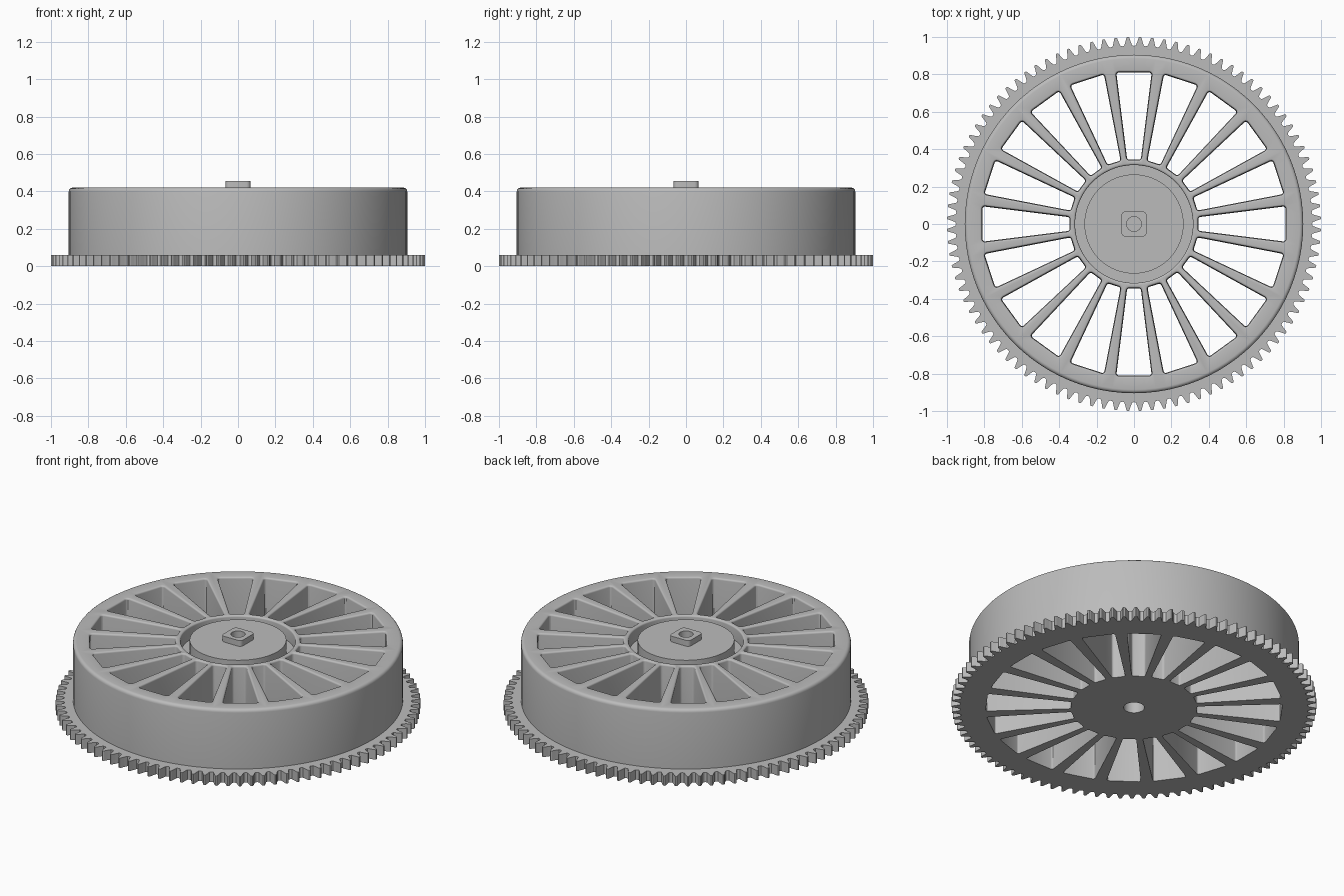
import bpy, bmesh, math
from math import sin, cos, pi, radians

if "Cube" in bpy.data.objects:
    bpy.data.objects.remove(bpy.data.objects["Cube"], do_unlink=True)

SEGMENTS = 96
TEETH = 96
WINDOWS = 20
TOP = 0.42

grey = bpy.data.materials.new("light_grey")
grey.use_nodes = True
grey.diffuse_color = (0.5, 0.5, 0.5, 1)
grey.node_tree.nodes["Principled BSDF"].inputs["Base Color"].default_value = (0.5, 0.5, 0.5, 1)


def make_object(name, bm):
    bmesh.ops.recalc_face_normals(bm, faces=bm.faces[:])
    mesh = bpy.data.meshes.new(name)
    bm.to_mesh(mesh)
    bm.free()
    mesh.materials.append(grey)
    obj = bpy.data.objects.new(name, mesh)
    bpy.context.collection.objects.link(obj)
    return obj


def activate(obj):
    bpy.ops.object.select_all(action='DESELECT')
    obj.select_set(True)
    bpy.context.view_layer.objects.active = obj


def smooth(obj):
    activate(obj)
    bpy.ops.object.shade_smooth_by_angle(angle=radians(30))


def subtract(obj, cutter):
    mod = obj.modifiers.new("cut", 'BOOLEAN')
    mod.operation = 'DIFFERENCE'
    mod.solver = 'EXACT'
    mod.object = cutter
    activate(obj)
    bpy.ops.object.modifier_apply(modifier=mod.name)
    bpy.data.objects.remove(cutter, do_unlink=True)


def lathe(name, profile):
    bm = bmesh.new()
    verts = [bm.verts.new((r, 0, z)) for r, z in profile]
    edges = [bm.edges.new(pair) for pair in zip(verts, verts[1:])]
    bmesh.ops.spin(bm, geom=verts + edges, cent=(0, 0, 0), axis=(0, 0, 1),
                   angle=2 * pi, steps=SEGMENTS, use_merge=False)
    bmesh.ops.remove_doubles(bm, verts=bm.verts[:], dist=1e-5)
    return make_object(name, bm)


def fillet(cx, cz, radius, start, end, steps=4):
    angles = [radians(start + (end - start) * i / steps) for i in range(steps + 1)]
    return [(cx + radius * cos(a), cz + radius * sin(a)) for a in angles]


def loft(bm, rings):
    """Closed solid through a list of point rings."""
    rings = [[bm.verts.new(p) for p in ring] for ring in rings]
    n = len(rings[0])
    for low, high in zip(rings, rings[1:]):
        for i in range(n):
            j = (i + 1) % n
            bm.faces.new((low[i], low[j], high[j], high[i]))
    bm.faces.new(rings[0][::-1])
    bm.faces.new(rings[-1])


# Drum with rounded rim, hub groove and blind axle bore
profile = [(0, 0.3), (0.057, 0.3), (0.057, 0), (0.905, 0)]
profile += fillet(0.885, TOP - 0.02, 0.02, 0, 90)
profile += fillet(0.325, TOP - 0.01, 0.01, 90, 180)
profile += [(0.315, 0.34), (0.265, 0.34), (0.265, TOP), (0, TOP)]
drum = lathe("spoked_drum", profile)


# Tapered window openings, flared at the top to round the spokes
def window_ring(z, grow, turn):
    r = 0.012 + grow
    slope = 97
    corners = [(0.798, 0.081, 0, slope), (0.357, 0.026, slope, 180),
               (0.357, -0.026, 180, 360 - slope), (0.798, -0.081, 360 - slope, 360)]
    points = []
    for cx, cy, start, end in corners:
        points += fillet(cx, cy, r, start, end, 3)
    return [(x * cos(turn) - y * sin(turn), x * sin(turn) + y * cos(turn), z)
            for x, y in points]


bm = bmesh.new()
levels = [(-0.05, 0), (0.01, 0)]
levels += [(TOP - 0.01 + 0.01 * sin(a), 0.003 + 0.01 * (1 - cos(a)))
           for a in (0, pi / 8, pi / 4, 3 * pi / 8, pi / 2)]
levels.append((TOP + 0.05, 0.013))
for k in range(WINDOWS):
    loft(bm, [window_ring(z, grow, 2 * pi * k / WINDOWS) for z, grow in levels])
subtract(drum, make_object("window_cutter", bm))
smooth(drum)

# Toothed flange around the base
bm = bmesh.new()
pitch = 2 * pi / TEETH
tooth = [(0, 0.952), (0.16, 0.955), (0.28, 0.975), (0.38, 0.996),
         (0.44, 1.0), (0.56, 1.0), (0.62, 0.996), (0.72, 0.975), (0.84, 0.955)]
outer = [(r * cos((k + t) * pitch), r * sin((k + t) * pitch))
         for k in range(TEETH) for t, r in tooth]
inner = [(0.903 * cos((k + t) * pitch), 0.903 * sin((k + t) * pitch))
         for k in range(TEETH) for t, r in tooth]
loops = [[bm.verts.new((x, y, z)) for x, y in ring]
         for ring, z in ((inner, 0), (outer, 0), (outer, 0.06), (inner, 0.06))]
count = len(outer)
for a in range(4):
    low, high = loops[a], loops[(a + 1) % 4]
    for i in range(count):
        j = (i + 1) % count
        bm.faces.new((low[i], low[j], high[j], high[i]))
make_object("gear_flange", bm)

# Rounded square boss with a small hole
bm = bmesh.new()
square = []
for i, (sx, sy) in enumerate(((1, 1), (-1, 1), (-1, -1), (1, -1))):
    square += fillet(sx * 0.045, sy * 0.045, 0.022, i * 90, i * 90 + 90)
loft(bm, [[(x, y, z) for x, y in square] for z in (TOP - 0.01, 0.455)])
boss = make_object("centre_boss", bm)
bm = bmesh.new()
circle = fillet(0, 0, 0.04, 0, 360, 32)[:-1]
loft(bm, [[(x, y, z) for x, y in circle] for z in (TOP - 0.05, 0.5)])
subtract(boss, make_object("boss_hole_cutter", bm))
smooth(boss)
